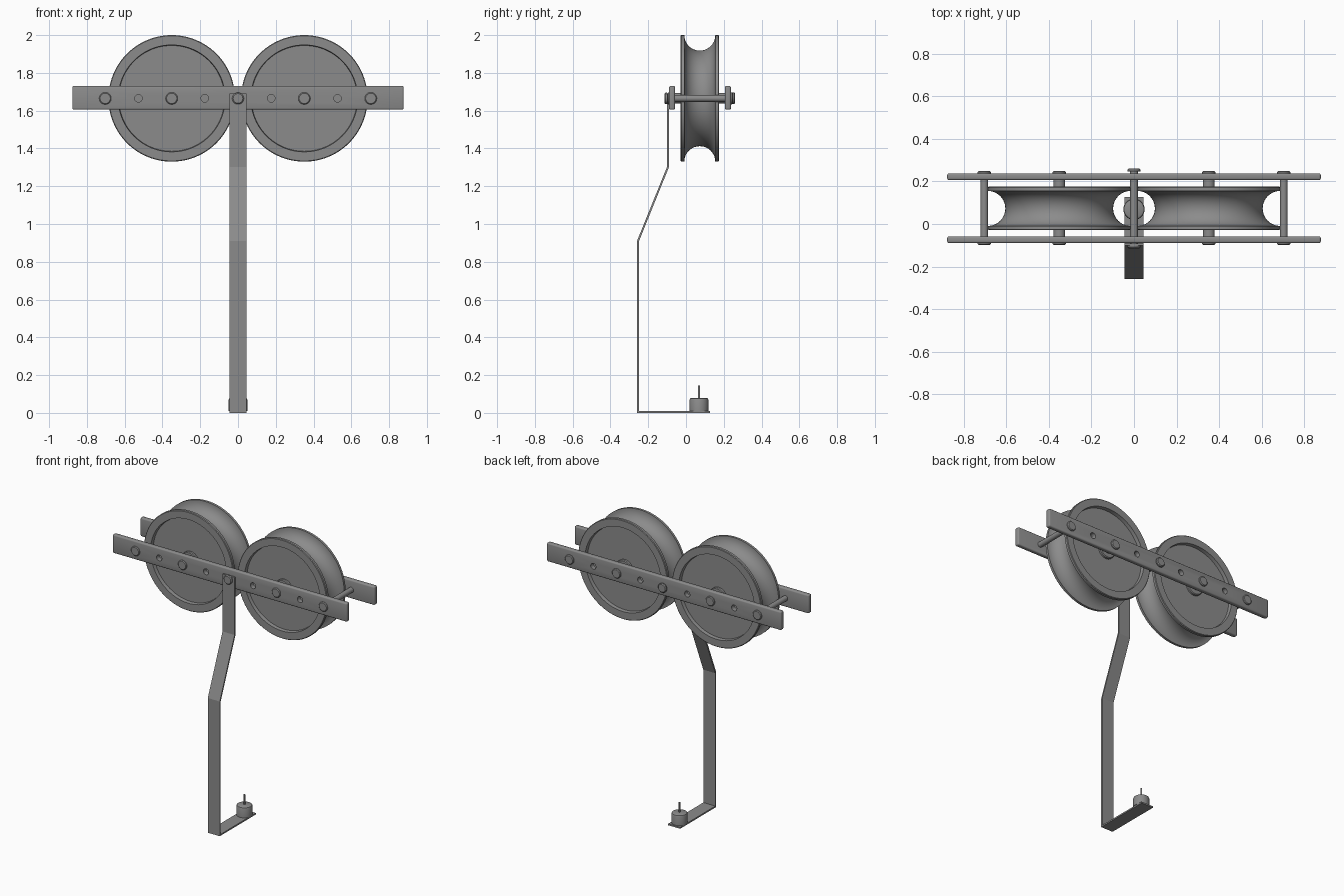
import bpy, bmesh
from math import pi, sin, cos, radians
from mathutils import Matrix, Vector

cube = bpy.data.objects.get("Cube")
if cube:
    bpy.data.objects.remove(cube)

steel = bpy.data.materials.new("grey_steel")
steel.use_nodes = True
GREY = (0.26, 0.26, 0.26, 1)
steel.diffuse_color = GREY
steel.node_tree.nodes["Principled BSDF"].inputs["Base Color"].default_value = GREY

AXLE_Z = 1.665
MID_Y = 0.073
FRONT_Y, BACK_Y = -0.074, 0.222   # side bar centres
BAR_T = 0.032


def finish(name, bm, loc=(0, 0, 0), smooth=True):
    bmesh.ops.recalc_face_normals(bm, faces=bm.faces)
    mesh = bpy.data.meshes.new(name)
    bm.to_mesh(mesh)
    bm.free()
    mesh.materials.append(steel)
    ob = bpy.data.objects.new(name, mesh)
    ob.location = loc
    bpy.context.collection.objects.link(ob)
    if smooth:
        bpy.ops.object.select_all(action='DESELECT')
        ob.select_set(True)
        bpy.context.view_layer.objects.active = ob
        bpy.ops.object.shade_smooth_by_angle(angle=radians(35))
    return ob


def lathe(name, profile, loc, axis='Y', steps=32):
    """Spin (radius, height) points about the given axis."""
    bm = bmesh.new()
    verts = [bm.verts.new((r, 0, h)) for r, h in profile]
    edges = [bm.edges.new(pair) for pair in zip(verts, verts[1:])]
    bmesh.ops.spin(bm, geom=verts + edges, cent=(0, 0, 0), axis=(0, 0, 1),
                   angle=2 * pi, steps=steps, use_duplicate=False)
    bmesh.ops.remove_doubles(bm, verts=bm.verts, dist=1e-5)
    if axis == 'Y':
        bm.transform(Matrix.Rotation(-pi / 2, 4, 'X'))
    return finish(name, bm, loc)


def bolt(name, x, shaft_r, head_r, front, back, head_h):
    """Shaft along y with a rounded head at both ends."""
    e = head_h * 0.4
    lathe(name, [(0, front), (head_r - e, front), (head_r, front + e),
                 (head_r, front + head_h), (shaft_r, front + head_h),
                 (shaft_r, back - head_h), (head_r, back - head_h),
                 (head_r, back - e), (head_r - e, back), (0, back)],
          (x, 0, AXLE_Z))


# Grooved wheels: hub, recessed web, rim, then the round groove
R, HALF, GROOVE = 0.335, 0.102, 0.082
side = [(0, 0.095), (0.055, 0.095), (0.06, 0.09), (0.06, 0.078), (0.28, 0.078),
        (0.283, HALF), (R - 0.004, HALF), (R, HALF - 0.004)]
groove = [(R - GROOVE * sin(a), GROOVE * cos(a))
          for a in (pi * i / 20 for i in range(21))]
wheel_profile = side + groove + [(r, -h) for r, h in reversed(side)]
for sx, label in ((1, "left"), (-1, "right")):
    lathe(label + "_wheel", wheel_profile, (sx * 0.351, MID_Y, AXLE_Z), steps=96)
    bolt(label + "_axle", sx * 0.351, 0.028, 0.032, -0.098, 0.248, 0.012)
    bolt(label + "_spacer_rod", sx * 0.703, 0.018, 0.032, -0.098, 0.248, 0.012)
bolt("centre_rod", 0, 0.018, 0.031, -0.114, 0.26, 0.014)

# Side bars with four small drilled holes each
bm = bmesh.new()
for x in (-0.527, -0.176, 0.176, 0.527):
    bmesh.ops.create_cone(bm, cap_ends=True, segments=20, radius1=0.02, radius2=0.02,
                          depth=1, matrix=Matrix.Translation((x, MID_Y, AXLE_Z + 0.0))
                          @ Matrix.Rotation(pi / 2, 4, 'X'))
cutter = finish("hole_cutter", bm, smooth=False)
cutter.hide_render = True
cutter.hide_viewport = True
for y, label in ((FRONT_Y, "front"), (BACK_Y, "back")):
    bm = bmesh.new()
    bmesh.ops.create_cube(bm, size=1, matrix=Matrix.Diagonal((1.754, BAR_T, 0.126, 1)))
    bmesh.ops.bevel(bm, geom=bm.edges[:], offset=0.009, segments=3,
                    profile=0.5, affect='EDGES')
    bar = finish(label + "_bar", bm, (0, y, AXLE_Z + 0.003))
    cut = bar.modifiers.new("holes", 'BOOLEAN')
    cut.operation = 'DIFFERENCE'
    cut.solver = 'EXACT'
    cut.object = cutter

# Bent hanger strap
path = [(-0.096, 1.69), (-0.096, 1.3), (-0.254, 0.91), (-0.254, 0.005), (0.127, 0.005)]
bm = bmesh.new()
rows = [[bm.verts.new((x, y, z)) for x in (-0.045, 0.045)] for y, z in path]
for a, b in zip(rows, rows[1:]):
    bm.faces.new((a[0], a[1], b[1], b[0]))
strap = finish("hanger_strap", bm, smooth=False)
thick = strap.modifiers.new("thickness", 'SOLIDIFY')
thick.thickness = 0.01
thick.offset = 0
thick.use_even_offset = True

# Mounting stud on the foot of the strap
lathe("foot_boss", [(0, 0.01), (0.05, 0.01), (0.05, 0.068), (0.047, 0.076),
                    (0.039, 0.08), (0, 0.08)], (0, 0.069, 0), 'Z')
lathe("foot_pin", [(0, 0.078), (0.006, 0.078), (0.006, 0.145), (0, 0.145)],
      (0, 0.069, 0), 'Z', 16)
